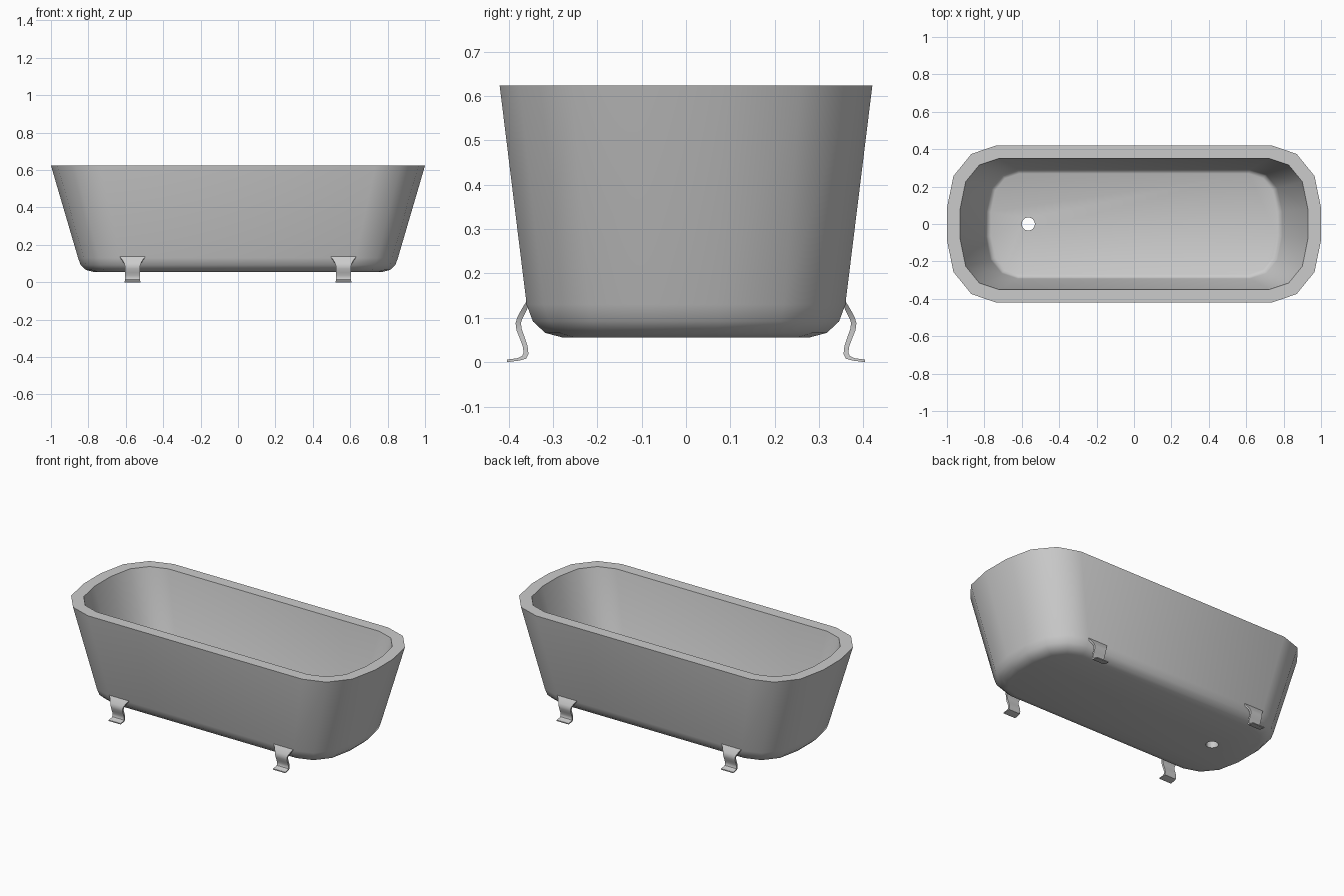
import bpy, bmesh, math
from mathutils import Vector

if "Cube" in bpy.data.objects:
    bpy.data.objects.remove(bpy.data.objects["Cube"])

# Plan outline of the rim, one quadrant mirrored to 16 corners (counter-clockwise)
Q = [(1.0, 0.086), (0.965, 0.257), (0.869, 0.375), (0.735, 0.42)]
OUTLINE = (Q + [(-x, y) for x, y in reversed(Q)]
           + [(-x, -y) for x, y in Q] + [(x, -y) for x, y in reversed(Q)])


def ring(scale, inset, z):
    """Scaled outline moved inward by a mitred distance."""
    pts = [Vector(p) * scale for p in OUTLINE]
    out = []
    for i, p in enumerate(pts):
        a = (p - pts[i - 1]).normalized()
        b = (pts[(i + 1) % len(pts)] - p).normalized()
        na, nb = Vector((-a.y, a.x)), Vector((-b.y, b.x))
        q = p + (na + nb) * (inset / (1 + na.dot(nb)))
        out.append((q.x, q.y, z))
    return out


def loft(name, sections, angle):
    """Closed skin through equal-sized cross-sections, capped at both ends."""
    bm = bmesh.new()
    rows = [[bm.verts.new(p) for p in s] for s in sections]
    n = len(rows[0])
    for r, s in zip(rows, rows[1:]):
        for i in range(n):
            j = (i + 1) % n
            bm.faces.new((r[i], r[j], s[j], s[i]))
    bm.faces.new(rows[0][::-1])
    bm.faces.new(rows[-1])
    bmesh.ops.recalc_face_normals(bm, faces=bm.faces)
    me = bpy.data.meshes.new(name)
    bm.to_mesh(me)
    bm.free()
    ob = bpy.data.objects.new(name, me)
    bpy.context.collection.objects.link(ob)
    smooth(ob, angle)
    return ob


def smooth(ob, angle):
    bpy.ops.object.select_all(action='DESELECT')
    ob.select_set(True)
    bpy.context.view_layer.objects.active = ob
    bpy.ops.object.shade_smooth_by_angle(angle=math.radians(angle))


# Tub shell: underside, rounded edge, outer wall, rim, inner wall, floor
TUB = [(0.855, 0.08, 0.056), (0.855, 0.042, 0.066), (0.855, 0.014, 0.092),
       (0.855, 0.0, 0.13), (1.0, 0.0, 0.624), (1.0, 0.07, 0.624),
       (0.862, 0.07, 0.15), (0.857, 0.075, 0.132), (0.855, 0.09, 0.124)]
tub = loft("tub", [ring(*t) for t in TUB], 40)

# Drain hole
bpy.ops.mesh.primitive_cylinder_add(vertices=24, radius=0.035, depth=0.3,
                                    location=(-0.565, 0, 0.1))
cutter = bpy.context.object
cutter.name = "drain_cutter"
cutter.hide_render = True
mod = tub.modifiers.new("drain", 'BOOLEAN')
mod.operation = 'DIFFERENCE'
mod.solver = 'EXACT'
mod.object = cutter
smooth(tub, 40)
bpy.ops.object.modifier_move_to_index(modifier="drain", index=0)
bpy.ops.object.modifier_apply(modifier="drain")
bpy.data.objects.remove(cutter)
smooth(tub, 40)

# Curved strap leg: outer y, outer z, inner y, inner z, half width
LEG = [(0.359, 0.138, 0.353, 0.134, 0.069), (0.369, 0.122, 0.359, 0.117, 0.056),
       (0.380, 0.102, 0.368, 0.100, 0.045), (0.384, 0.088, 0.372, 0.088, 0.041),
       (0.382, 0.072, 0.370, 0.074, 0.039), (0.374, 0.052, 0.363, 0.055, 0.039),
       (0.368, 0.036, 0.357, 0.037, 0.039), (0.366, 0.022, 0.355, 0.018, 0.039),
       (0.369, 0.014, 0.360, 0.008, 0.040), (0.380, 0.009, 0.374, 0.004, 0.041),
       (0.403, 0.006, 0.403, 0.0, 0.042)]
for sx, end in ((-1, "left"), (1, "right")):
    for sy, side in ((-1, "front"), (1, "back")):
        cx = sx * 0.564
        loft(f"{side}_{end}_leg",
             [[(cx - w, sy * yo, zo), (cx + w, sy * yo, zo),
               (cx + w, sy * yi, zi), (cx - w, sy * yi, zi)]
              for yo, zo, yi, zi, w in LEG], 40)
